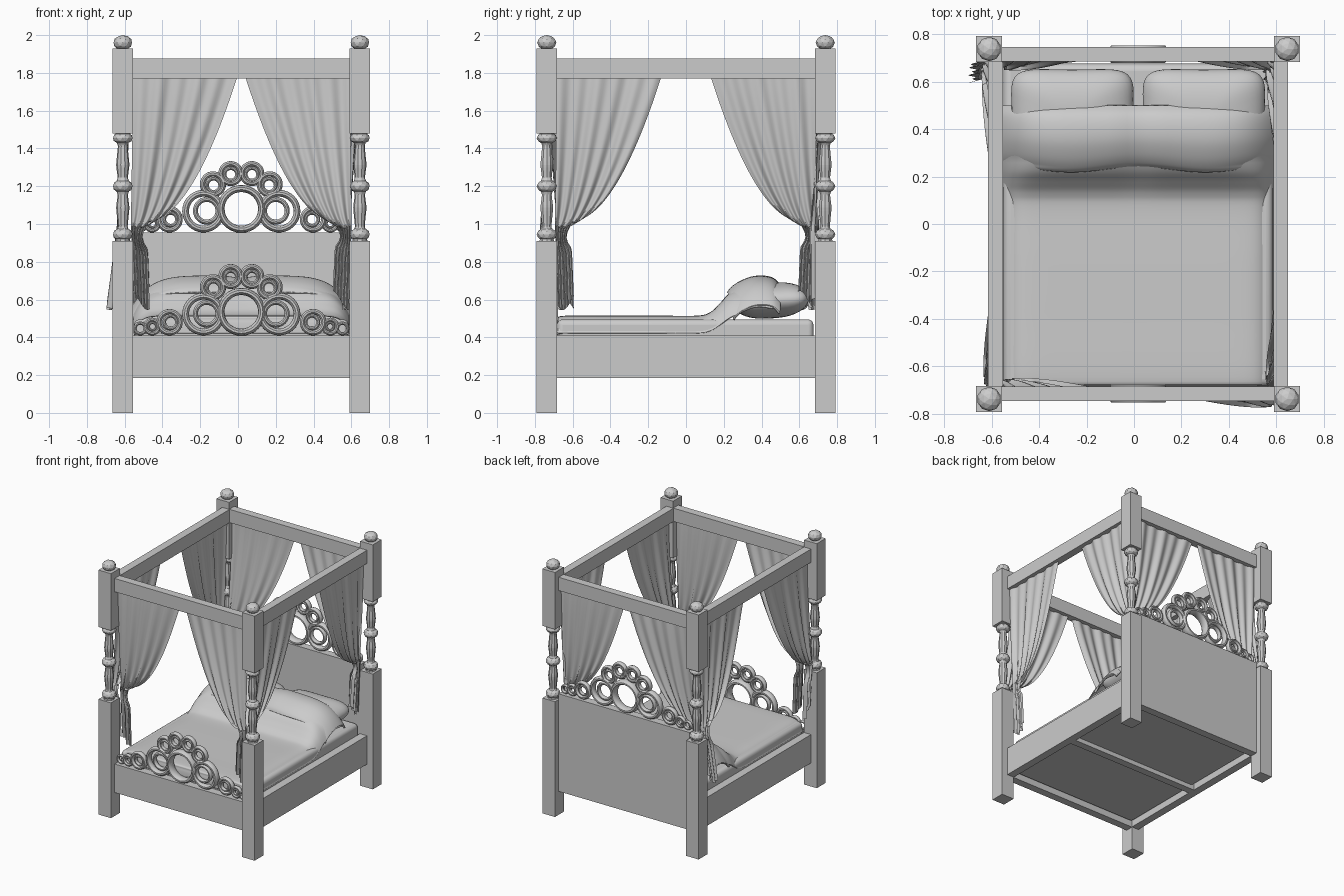
import bpy, bmesh
from math import sin, cos, pi, copysign
from mathutils import Matrix

if "Cube" in bpy.data.objects:
    bpy.data.objects.remove(bpy.data.objects["Cube"])

CX = 0.0175                    # bed centre in x
PX, PY, PH = 0.6275, 0.737, 0.055   # post offsets and half width
RX, RY, RT = 0.601, 0.715, 0.031    # rail offsets and half thickness


def finish(name, bm, smooth=None):
    bmesh.ops.recalc_face_normals(bm, faces=bm.faces)
    me = bpy.data.meshes.new(name)
    bm.to_mesh(me)
    bm.free()
    ob = bpy.data.objects.new(name, me)
    bpy.context.collection.objects.link(ob)
    if smooth:
        bpy.ops.object.select_all(action='DESELECT')
        ob.select_set(True)
        bpy.context.view_layer.objects.active = ob
        bpy.ops.object.shade_smooth_by_angle(angle=smooth)
    return ob


def add_box(bm, x0, x1, y0, y1, z0, z1):
    m = Matrix.Translation(((x0 + x1) / 2, (y0 + y1) / 2, (z0 + z1) / 2))
    bmesh.ops.create_cube(bm, size=1, matrix=m @ Matrix.Diagonal((x1 - x0, y1 - y0, z1 - z0, 1)))


def box(name, *dims, bevel=0):
    bm = bmesh.new()
    add_box(bm, *dims)
    ob = finish(name, bm, 0.6 if bevel else None)
    if bevel:
        mod = ob.modifiers.new("bevel", 'BEVEL')
        mod.width, mod.segments = bevel, 4
    return ob


def add_sheet(bm, fn, nu, nv):
    vs = [[bm.verts.new(fn(i / nu, j / nv)) for i in range(nu + 1)] for j in range(nv + 1)]
    for j in range(nv):
        for i in range(nu):
            bm.faces.new((vs[j][i], vs[j][i + 1], vs[j + 1][i + 1], vs[j + 1][i]))


def sheet(name, fn, nu, nv, thick=0):
    bm = bmesh.new()
    add_sheet(bm, fn, nu, nv)
    bmesh.ops.remove_doubles(bm, verts=bm.verts, dist=1e-5)
    ob = finish(name, bm, 1.2)
    if thick:
        mod = ob.modifiers.new("thickness", 'SOLIDIFY')
        mod.thickness, mod.offset = thick, 0
    return ob


def interp(pts, t):
    # smooth (Catmull-Rom) lookup along a list of points, t in 0..1
    n = len(pts) - 1
    i = min(int(t * n), n - 1)
    f = t * n - i
    p = [pts[max(0, min(n, i + k))] for k in (-1, 0, 1, 2)]
    return [0.5 * (2 * b + (c - a) * f + (2 * a - 5 * b + 4 * c - d) * f * f
                   + (3 * b - a - 3 * c + d) * f ** 3) for a, b, c, d in zip(*p)]


# posts: square blocks, turned spindle, balls and finial
SPINDLE = [(.04, .91), (.03, .975), (.026, .99), (.034, 1.07), (.034, 1.10), (.027, 1.155),
           (.032, 1.17), (.032, 1.23), (.027, 1.245), (.034, 1.30), (.034, 1.33),
           (.026, 1.41), (.03, 1.425), (.04, 1.48)]
for sx, xn in ((-1, "left"), (1, "right")):
    for sy, yn in ((-1, "front"), (1, "back")):
        x, y = CX + sx * PX, sy * PY
        bm = bmesh.new()
        for z0, z1 in ((0, .91), (1.48, 1.93)):
            add_box(bm, x - PH, x + PH, y - PH, y + PH, z0, z1)
        add_sheet(bm, lambda u, v: (x + interp(SPINDLE, v)[0] * cos(2 * pi * u),
                                    y + interp(SPINDLE, v)[0] * sin(2 * pi * u),
                                    interp(SPINDLE, v)[1]), 10, 26)
        for z, r, h in ((.945, .054, .037), (1.2, .054, .037), (1.455, .054, .033), (1.96, .051, .04)):
            bmesh.ops.create_icosphere(bm, subdivisions=2, radius=1,
                matrix=Matrix.Translation((x, y, z)) @ Matrix.Diagonal((r, r, h, 1)))
        finish(f"{yn}_{xn}_post", bm)

# canopy rails, bed rails, headboard
ix, iy = PX - PH, PY - PH
for s, n in ((-1, "left"), (1, "right")):
    x = CX + s * RX
    box(n + "_canopy_rail", x - RT, x + RT, -iy, iy, 1.77, 1.875)
    box(n + "_bed_rail", x - RT, x + RT, -iy, iy, .185, .41)
for s, n, top in ((-1, "front", .41), (1, "back", .955)):
    y = s * RY
    box(n + "_canopy_rail", CX - ix, CX + ix, y - RT, y + RT, 1.77, 1.875)
    box("footboard" if s < 0 else "headboard", CX - ix, CX + ix, y - RT, y + RT, .185, top)
box("cross_beam", CX - ix, CX + ix, -.03, .03, .185, .235)


# ring ornaments: (x, z above base, outer radius, tube radius)
def add_ring(bm, x, y, z, outer, tube, depth):
    R = outer - tube
    add_sheet(bm, lambda u, v: (x + (R + tube * cos(2 * pi * v)) * cos(2 * pi * u),
                                y + depth * sin(2 * pi * v),
                                z + (R + tube * cos(2 * pi * v)) * sin(2 * pi * u)), 32, 10)


RINGS = [(.2, .113, .113, .018), (.183, .115, .073, .013), (.38, .07, .07, .014),
         (.374, .07, .044, .01), (.472, .047, .047, .011), (.47, .047, .027, .007),
         (.535, .037, .037, .009), (.056, .312, .066, .014), (.056, .308, .043, .01),
         (.15, .255, .069, .014), (.147, .25, .045, .01)]
for name, y, base in (("footboard_rings", -RY, .41), ("headboard_rings", RY, .955)):
    bm = bmesh.new()
    add_ring(bm, CX, y, base + .125, .127, .019, .038)
    for x, z, r, t in RINGS:
        for s in (-1, 1):
            add_ring(bm, CX + s * x, y, base + z, r, t, t * 1.5)
    bmesh.ops.remove_doubles(bm, verts=bm.verts, dist=1e-5)
    finish(name, bm, 0.8)

# mattress
box("mattress", CX - .568, CX + .568, -.683, .675, .22, .495, bevel=.03)


# pillows: squared-off ellipsoids
def sp(c, e):
    return copysign(abs(c) ** e, c)


for s, n in ((-1, "left"), (1, "right")):
    def pillow(u, v):
        a, b = 2 * pi * u, pi * (v - .5)
        r = sp(cos(b), .8)
        px, py = sp(cos(a), .4) * r, sp(sin(a), .4) * r
        pinch = 1 + .07 * (px * px * py * py)
        return (CX + s * .277 + .255 * px * pinch, .45 + .2 * py * pinch,
                .595 + .095 * sp(sin(b), 1) + .012 * py)
    sheet(n + "_pillow", pillow, 40, 20)

# blanket rising over the pillows, and its turned-back flap
BLANKET = [(-.682, .42), (-.675, .49), (-.645, .51), (-.4, .511), (-.15, .511), (.06, .511),
           (.13, .53), (.18, .575), (.23, .63), (.30, .675), (.38, .70), (.46, .69)]
FLAP = [(.235, .635), (.25, .66), (.29, .69), (.35, .715), (.41, .72), (.46, .708), (.495, .675)]


def drape(pts, drop, power, wave):
    def fn(u, v):
        k = 2 * u - 1
        k = sp(sin(k * pi / 2), .9)            # denser rows at the edges
        y, z = interp(pts, v)
        high = max(0, min(1, (z - .511) / .15))
        z -= (drop + .05 * high) * abs(k) ** (power - 10 * high)
        z -= high * .014 * max(0, 1 - abs(k) * 6)
        y += wave * (cos(k * pi * 2) * (1 - v) + .5 * abs(k) ** 8 * (1 - v))
        z = max(z, .42)
        return CX + .568 * k, y, z
    return fn


sheet("blanket", drape(BLANKET, .09, 18, 0), 50, 60, .008)
sheet("blanket_flap", drape(FLAP, .10, 16, .012), 50, 30, .014)


# curtains: two tied-back wings at each corner
def wing(name, sx, sy, along_x, tie, tail):
    inner = ix if along_x else iy
    phase = sx * 1.3 + sy * .7 + along_x

    def fn(u, t):
        if t < .7:                             # swag from rail to tie
            q = 1 - t / .7
            v = 1 - q * q
            width = .085 + .465 * q
            z = 1.775 - v * (.78 - .02 * u + .03 * sin(pi * u) * v)
            out = tie * v ** 1.5
            amp = .017 * (.6 + .4 * v)
            s = u * width - .012 * v
        else:                                  # hanging tail
            q = (t - .7) / .3
            z = .995 - q * (.40 + .05 * sin(3 * u + phase))
            out = tie + (tail - tie) * q
            amp = .017
            s = -.012 + .015 * q + u * (.085 - .045 * sin(pi * min(q * 3, 1)) * .6)
        out += amp * (sin(u * 34 + phase) * .6 + .5 * sin(u * 15 + phase * 2))
        a = inner - s
        if along_x:
            return CX + sx * a, sy * (RY + out), z
        return CX + sx * (RX + out), sy * a, z
    sheet(name, fn, 48, 44)


WINGS = [(-1, -1, True, -.05, -.05), (1, -1, True, .04, .04), (-1, 1, True, -.05, -.05),
         (1, 1, True, -.05, -.05), (-1, -1, False, .035, .03), (1, -1, False, -.045, -.05),
         (-1, 1, False, .04, .095), (1, 1, False, -.045, -.06)]
for sx, sy, ax, tie, tail in WINGS:
    corner = ("front_" if sy < 0 else "back_") + ("left" if sx < 0 else "right")
    wing(f"{corner}_curtain_{'cross' if ax else 'side'}", sx, sy, ax, tie, tail)
